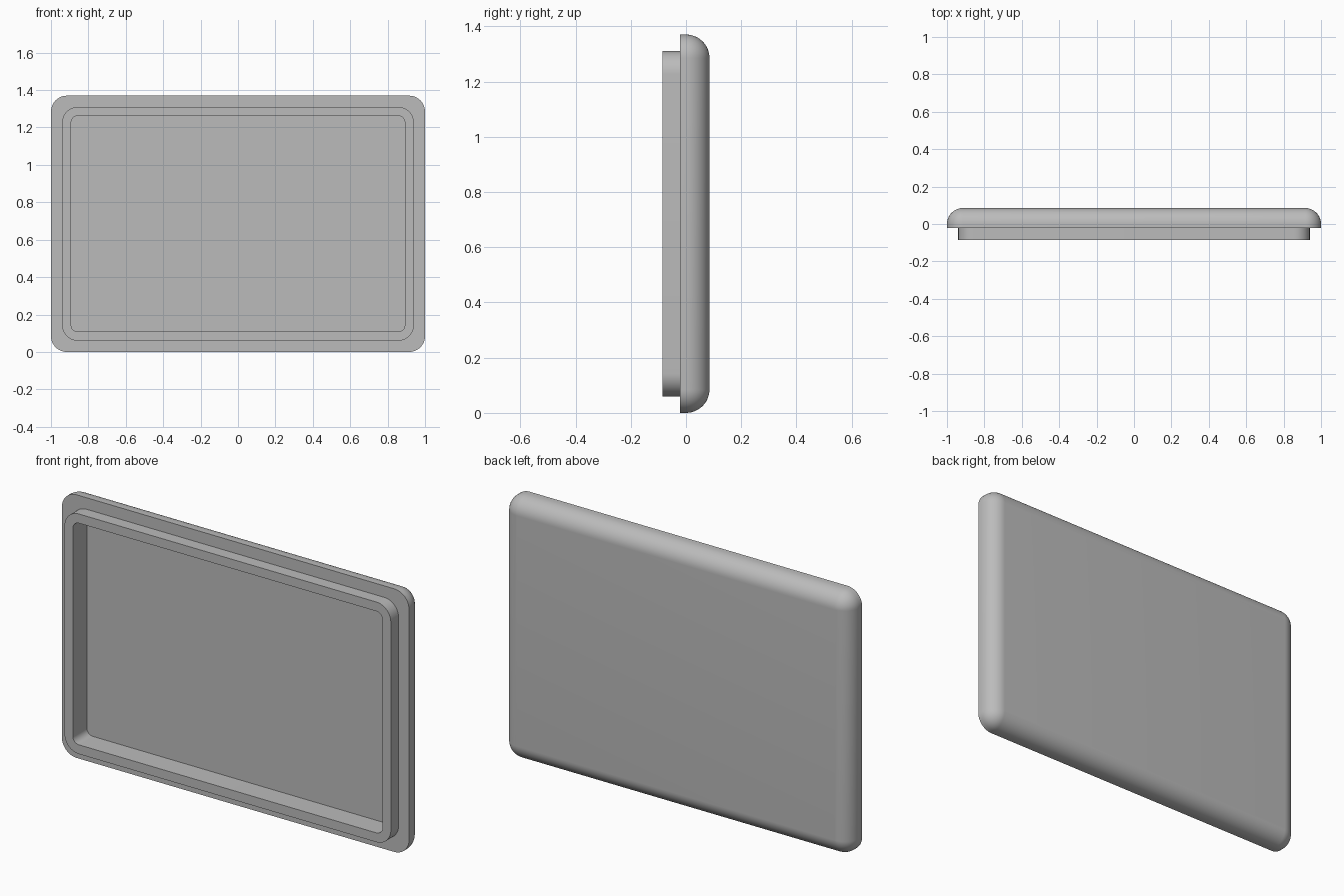
import bpy, bmesh, math

cube = bpy.data.objects.get("Cube")
if cube:
    bpy.data.objects.remove(cube, do_unlink=True)

WIDTH, HEIGHT = 2.0, 1.37
FRONT, STEP, BACK = -0.085, -0.021, 0.085   # depth stations along y
FLOOR = 0.03                                # bottom of the recess
FILLET = 0.085
SEGMENTS = 12

grey = bpy.data.materials.new("plain_grey")
grey.use_nodes = True
colour = (0.5, 0.5, 0.5, 1)
grey.diffuse_color = colour
grey.node_tree.nodes["Principled BSDF"].inputs["Base Color"].default_value = colour


def ring(bm, inset, radius, y):
    """Rounded rectangle of vertices, inset from the outer outline."""
    cx = WIDTH / 2 - inset - radius
    cz = HEIGHT / 2 - inset - radius
    verts = []
    for corner, (sx, sz) in enumerate(((1, 1), (-1, 1), (-1, -1), (1, -1))):
        for i in range(SEGMENTS + 1):
            a = (corner + i / SEGMENTS) * math.pi / 2
            verts.append(bm.verts.new((sx * cx + radius * math.cos(a), y,
                                       HEIGHT / 2 + sz * cz + radius * math.sin(a))))
    return verts


# Section from the recess floor, over the lip, to the start of the rounded back
section = [
    (0.108, 0.035, FLOOR), (0.108, 0.035, FRONT),
    (0.06, 0.083, FRONT), (0.06, 0.083, STEP),
    (0, FILLET, STEP),
]
# Rounded back edge
for i in range(SEGMENTS + 1):
    a = i / SEGMENTS * math.pi / 2
    section.append((FILLET * (1 - math.cos(a)), FILLET * math.cos(a),
                    BACK - FILLET + FILLET * math.sin(a)))

# Skin the section into one closed shell
bm = bmesh.new()
rings = [ring(bm, *s) for s in section]
for r0, r1 in zip(rings, rings[1:]):
    for i in range(len(r0)):
        j = (i + 1) % len(r0)
        bm.faces.new((r0[i], r0[j], r1[j], r1[i]))
bm.faces.new(rings[0])
bm.faces.new(rings[-1])
bmesh.ops.remove_doubles(bm, verts=bm.verts, dist=0.0001)
bmesh.ops.recalc_face_normals(bm, faces=bm.faces)

mesh = bpy.data.meshes.new("lid")
bm.to_mesh(mesh)
bm.free()
mesh.materials.append(grey)
lid = bpy.data.objects.new("lid", mesh)
bpy.context.collection.objects.link(lid)

bpy.ops.object.select_all(action="DESELECT")
lid.select_set(True)
bpy.context.view_layer.objects.active = lid
bpy.ops.object.shade_smooth_by_angle(angle=math.radians(35))
